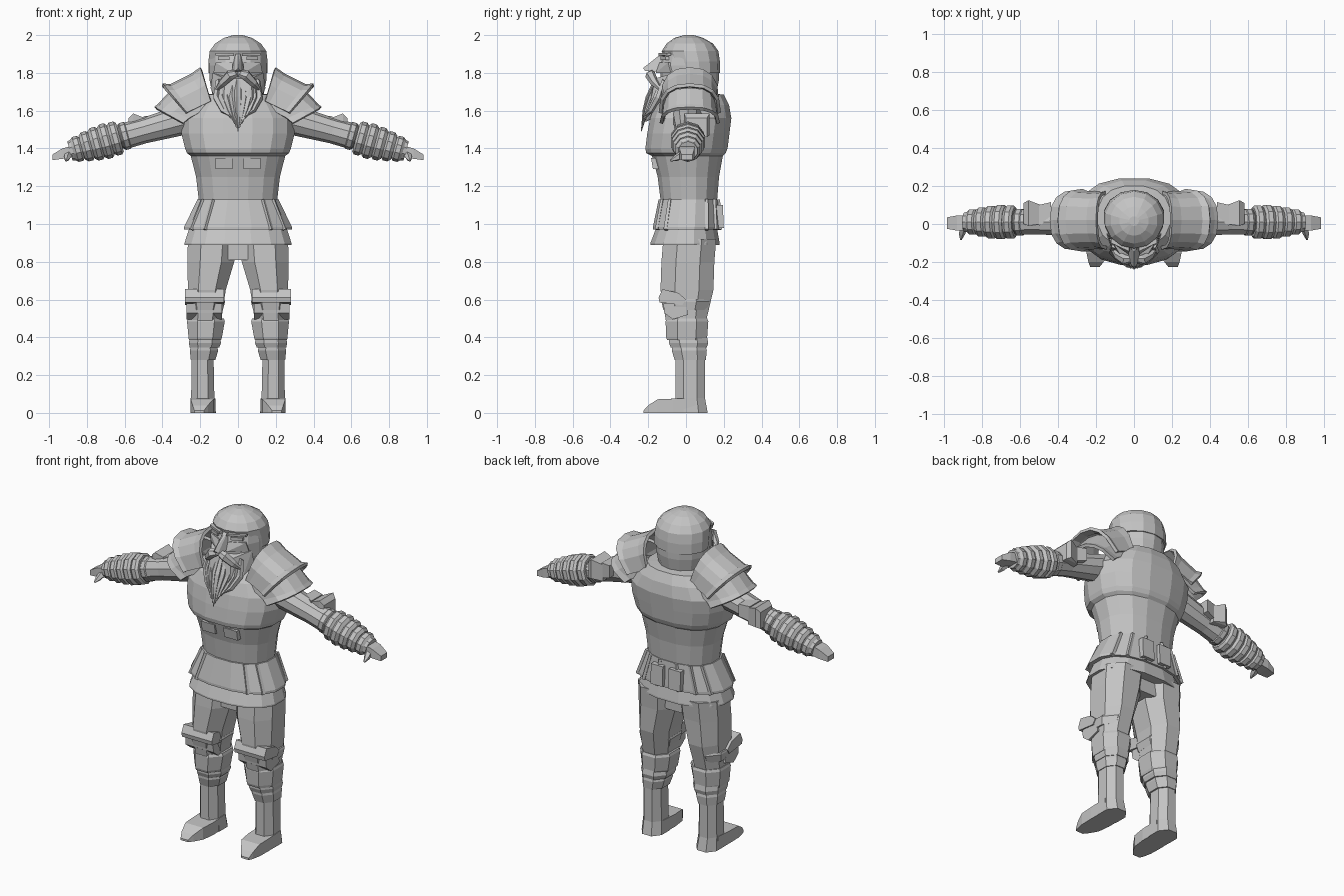
import bpy, bmesh, math
from mathutils import Vector

grey = bpy.data.materials.new("plain grey")
grey.diffuse_color = (0.55, 0.55, 0.55, 1)


def finish(name, bm, mirror=False, thick=0):
    bmesh.ops.recalc_face_normals(bm, faces=bm.faces)
    me = bpy.data.meshes.new(name)
    bm.to_mesh(me)
    bm.free()
    me.materials.append(grey)
    ob = bpy.data.objects.new(name, me)
    bpy.context.collection.objects.link(ob)
    if thick:
        m = ob.modifiers.new("thickness", 'SOLIDIFY')
        m.thickness, m.offset = thick, -1
    if mirror:
        m = ob.modifiers.new("mirror", 'MIRROR')
        m.use_mirror_merge = False
    return ob


def skin(name, loops, mirror=False, closed=True, thick=0):
    bm = bmesh.new()
    vs = [[bm.verts.new(p) for p in lp] for lp in loops]
    n = len(vs[0])
    for a, b in zip(vs, vs[1:]):
        for i in range(n if closed else n - 1):
            j = (i + 1) % n
            bm.faces.new((a[i], a[j], b[j], b[i]))
    if closed:
        bm.faces.new(vs[0])
        bm.faces.new(vs[-1])
    return finish(name, bm, mirror, thick)


def ring(z, x0, x1, y0, y1, n=16, p=0.85):
    # rounded-box cross-section filling the given bounds
    f = lambda v: math.copysign(abs(v) ** p, v)
    k = f(math.cos(math.pi / n))
    out = []
    for i in range(n):
        a = 2 * math.pi * (i + 0.5) / n
        out.append((( x0 + x1) / 2 + (x1 - x0) / 2 * f(math.cos(a)) / k,
                    (y0 + y1) / 2 + (y1 - y0) / 2 * f(math.sin(a)) / k, z))
    return out


def body(name, rows, n=16, p=0.85):
    return skin(name, [ring(z, -r, r, a, b, n, p) for z, r, a, b in rows])


def tube(name, pts, radii, n=6, mirror=False, squash=1):
    q = (Vector(pts[-1]) - Vector(pts[0])).to_track_quat('Z', 'Y')
    loops = []
    for c, r in zip(pts, radii):
        loops.append([Vector(c) + q @ Vector((r * math.cos(2 * math.pi * (i + .5) / n),
                      r * squash * math.sin(2 * math.pi * (i + .5) / n), 0)) for i in range(n)])
    return skin(name, loops, mirror)


def hull(name, pts, mirror=False):
    bm = bmesh.new()
    for p in pts:
        bm.verts.new(p)
    r = bmesh.ops.convex_hull(bm, input=bm.verts)
    bmesh.ops.delete(bm, geom=[v for v in bm.verts if not v.link_faces], context='VERTS')
    bmesh.ops.dissolve_limit(bm, angle_limit=0.02, verts=bm.verts, edges=bm.edges)
    return finish(name, bm, mirror)


def extrude_x(name, x0, x1, prof, mirror=True):
    return hull(name, [(x, y, z) for x in (x0, x1) for y, z in prof], mirror)


# torso with overhanging chest plate
body("torso", [(1.0, .22, -.14, .15), (1.13, .208, -.135, .165), (1.25, .222, -.15, .175),
               (1.36, .25, -.18, .195), (1.375, .27, -.21, .21), (1.40, .28, -.215, .22),
               (1.48, .30, -.205, .23), (1.56, .30, -.19, .24), (1.63, .25, -.165, .228),
               (1.685, .19, -.12, .20), (1.69, .12, -.08, .15)])
hull("belly_plate", [(x, y, z) for x in (.03, .12) for y, z in
                     ((-.185, 1.35), (-.175, 1.29), (-.13, 1.35), (-.13, 1.29))], True)

# belt skirt, under skirt and straps
top, low = (1.13, .215, -.145, .17), (.97, .285, -.175, .178)
body("belt_skirt", [top, (.985, .285, -.175, .178), low])
body("under_skirt", [(1.0, .25, -.15, .16), (.90, .283, -.188, .178), (.89, .283, -.188, .178)])
ta, tb = (ring(z, -r, r, a, b) for z, r, a, b in (top, low))
for i in (1, 2, 3, 4, 5, 6, 9, 10, 13, 14):
    tube("belt_strap", [ta[i], tb[i]], [.011, .013], 4)
for x in (-.1, .02):
    extrude_x("back_pouch", x, x + .08, [(.16, 1.10), (.195, 1.10), (.20, .98), (.16, .98)], False)
hull("crotch", [(x, y, z) for x, z in ((-.2, .92), (.2, .92), (-.05, .81), (.05, .81))
                for y in (-.09, .12)])

# legs, shin bands and boots
def leg(name, rows):
    skin(name, [ring(*r, n=8, p=.9) for r in rows], True)

leg("trouser_leg", [(.92, .01, .265, -.12, .16), (.80, .02, .268, -.13, .15),
                    (.65, .065, .265, -.135, .145), (.48, .09, .26, -.105, .105)])
leg("shin_cuff", [(.50, .075, .265, -.10, .112), (.485, .07, .27, -.108, .118),
                  (.40, .085, .262, -.105, .112), (.385, .09, .26, -.10, .105)])
leg("shin_band_upper", [(.40, .095, .255, -.09, .112), (.37, .09, .26, -.09, .118),
                        (.345, .10, .255, -.08, .11)])
leg("shin_band_lower", [(.35, .11, .25, -.075, .105), (.33, .105, .255, -.075, .11),
                        (.28, .12, .25, -.06, .105)])
leg("boot_shaft", [(.32, .13, .245, -.055, .10), (.08, .125, .248, -.055, .10),
                   (0, .117, .252, -.06, .115)])
hull("foot", [(x, y, z) for y, xs, zs in
              ((.05, (.122, .25), (0, .08)), (-.07, (.12, .252), (0, .075)),
               (-.15, (.13, .25), (0, .072)), (-.2, (.16, .24), (0, .04)), (-.225, (.18, .23), (0, .012)))
              for x in xs for z in zs], True)

# knee armour
leg("knee_band", [(.60, .072, .272, -.125, .12), (.59, .068, .276, -.13, .125),
                  (.545, .08, .27, -.12, .11)])
extrude_x("knee_plate_upper", .075, .28, [(-.125, .655), (-.04, .635), (.0, .60),
                                          (-.02, .57), (-.14, .585), (-.145, .61)])
extrude_x("knee_plate_lower", .085, .272, [(-.12, .58), (.0, .58), (.012, .52),
                                           (-.07, .495), (-.115, .53)])

# arms along a sloped line
def on_arm(x, y=.01):
    return (x, y, 1.565 - .275 * (x - .24))

def arm(name, rows, n=10):
    tube(name, [on_arm(x) for x, r in rows], [r / math.cos(math.pi / n) for x, r in rows], n, True)

arm("upper_arm", [(.24, .078), (.36, .072), (.50, .064), (.62, .066)])
bands = [(.575, .07), (.625, .086), (.675, .09), (.725, .085), (.775, .076), (.825, .065)]
for x, r in bands:
    arm("forearm_band", [(x, r - .012), (x + .012, r), (x + .036, r), (x + .052, r - .014)])
arm("cuff", [(.85, .058), (.89, .05)])
hull("hand", [(x, y, z) for x, ys, zs in ((.875, (-.035, .045), (1.355, 1.415)),
              (.93, (-.035, .045), (1.345, 1.40)), (.982, (-.025, .035), (1.338, 1.368)))
              for y in ys for z in zs], True)
tube("thumb", [(.895, -.01, 1.375), (.905, -.05, 1.35), (.91, -.082, 1.335)], [.022, .018, .005], 5, True)
hull("elbow_guard", [(x, y, z) for x, ys, zs in ((.435, (.03, .115), (1.50, 1.575)),
                     (.50, (-.01, .10), (1.48, 1.57))) for y in ys for z in zs], True)
hull("elbow_guard_flare", [(x, y, z) for x, ys, zs in ((.49, (.0, .10), (1.46, 1.56)),
                           (.555, (-.01, .125), (1.47, 1.585)), (.58, (.0, .11), (1.46, 1.56)))
                           for y in ys for z in zs], True)

# layered shoulder plates: arches from front foot over the top to the back foot
def arch(foot, peak, hy, cy=.02):
    pts = []
    for i in range(9):
        a = math.pi * i / 8
        w = math.sin(a) ** .75
        pts.append((foot[0] + (peak[0] - foot[0]) * w, cy - hy * abs(math.cos(a)) ** .8
                    * (1 if math.cos(a) > 0 else -1), foot[1] + (peak[1] - foot[1]) * w))
    return pts

skin("shoulder_plate_upper", [arch((.145, 1.65), (.20, 1.83), .155), arch((.165, 1.64), (.25, 1.795), .15),
     arch((.25, 1.60), (.36, 1.74), .155), arch((.27, 1.59), (.40, 1.745), .165)], True, False, .018)
skin("shoulder_plate_lower", [arch((.15, 1.62), (.345, 1.72), .145), arch((.26, 1.56), (.425, 1.635), .15),
     arch((.29, 1.535), (.443, 1.62), .16)], True, False, .018)

# head with cap
body("head", [(1.60, .11, -.07, .13), (1.68, .135, -.10, .155), (1.76, .15, -.13, .17),
              (1.84, .152, -.135, .172), (1.91, .145, -.115, .16)], 14, 1)
body("cap", [(1.80, .157, -.09, .176), (1.86, .157, -.105, .176), (1.915, .15, -.125, .168),
             (1.955, .122, -.10, .14), (1.985, .075, -.06, .09), (2.0, .025, -.01, .04)], 14, 1)

# face
hull("nose", [(-.014, -.12, 1.90), (.014, -.12, 1.90), (0, -.145, 1.89), (-.036, -.13, 1.805),
              (.036, -.13, 1.805), (0, -.228, 1.825), (-.016, -.215, 1.81), (.016, -.215, 1.81)])
hull("brow", [(x, y, z) for x, z in ((.02, 1.89), (.025, 1.905), (.12, 1.905), (.12, 1.892))
              for y in (-.08, -.145 + max(0, x - .03) * .5)], True)
hull("eye", [(x, y, z) for x in (.045, .105) for z in (1.868, 1.886)
             for y in (-.09, -.136 + (x - .045) * .45)], True)
hull("cheek", [(.03, -.14, 1.855), (.12, -.095, 1.855), (.13, -.08, 1.80), (.03, -.16, 1.80),
               (.03, -.09, 1.80), (.1, -.05, 1.85)], True)

# beard and moustache
hull("beard", [(s * x, y, z) for s in (-1, 1) for x, y, z in
               ((.135, -.06, 1.80), (.145, -.05, 1.72), (.12, -.12, 1.66), (.07, -.165, 1.77),
                (.075, -.185, 1.66), (.05, -.20, 1.60), (.02, -.215, 1.54), (.02, -.13, 1.58), (.09, -.06, 1.62))])
for i in range(-4, 5):
    x = i * .026
    tube("beard_strand", [(x, -.155 + abs(x) * .4, 1.76), (x * 1.1, -.195 + abs(x) * .5, 1.67),
         (x * .75, -.215 + abs(x) * .3, 1.60), (x * .35, -.237 + abs(x) * .1, 1.49 + abs(x) * .75)],
         [.016, .02, .016, .002], 5)
tube("moustache", [(.005, -.185, 1.80), (.04, -.19, 1.79), (.085, -.165, 1.745), (.125, -.125, 1.70)],
     [.02, .028, .022, .003], 6, True)
